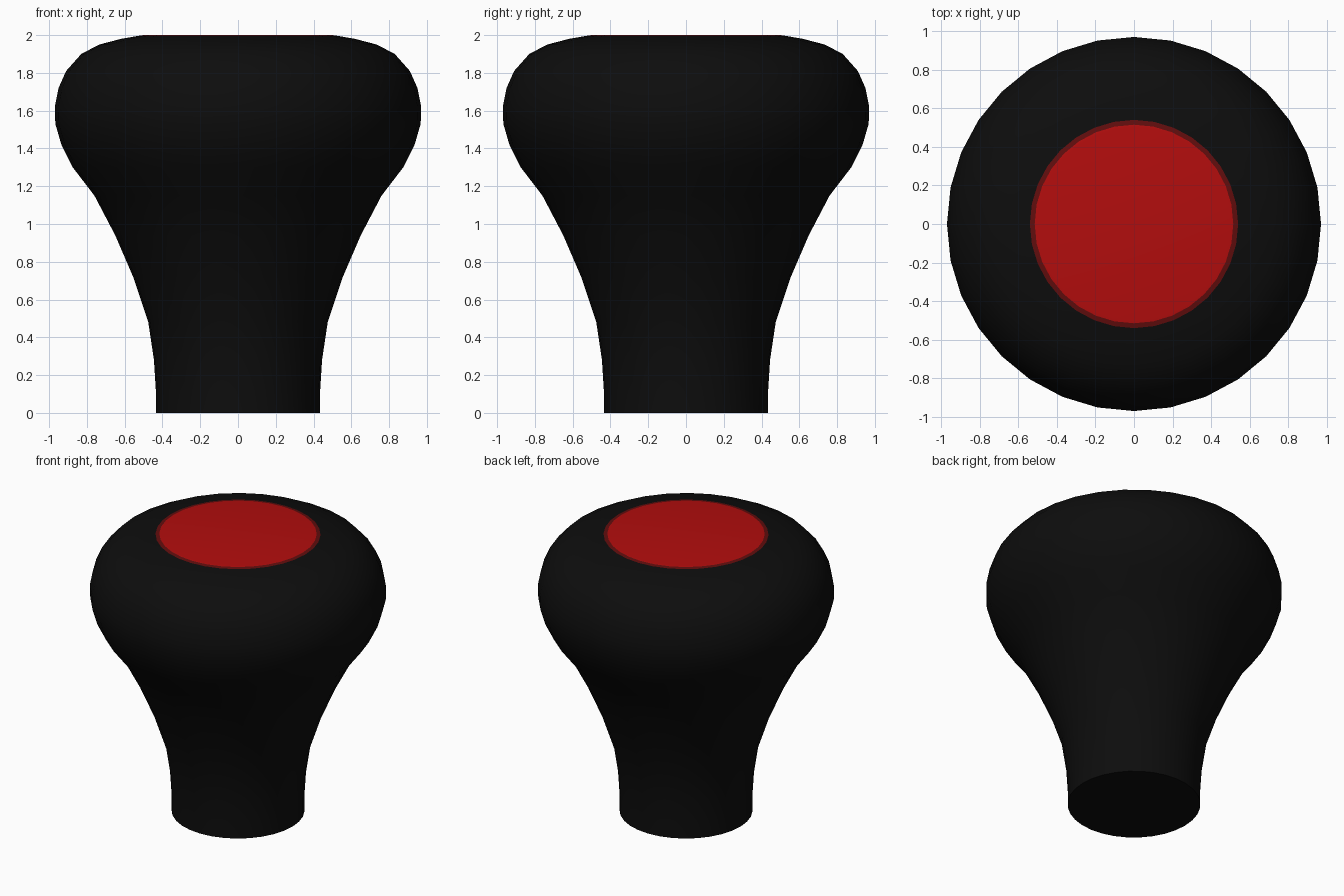
import bpy, bmesh, math

if "Cube" in bpy.data.objects:
    bpy.data.objects.remove(bpy.data.objects["Cube"])

SIDES = 32


def material(name, rgb):
    m = bpy.data.materials.new(name)
    m.diffuse_color = (*rgb, 1)
    m.use_nodes = True
    m.node_tree.nodes["Principled BSDF"].inputs["Base Color"].default_value = m.diffuse_color
    return m


def lathe(name, profile, mat, cap_bottom=False, cap_top=False):
    """Turn a (radius, z) profile around the z axis."""
    bm = bmesh.new()
    rings = []
    for r, z in profile:
        rings.append([bm.verts.new((r * math.cos(2 * math.pi * i / SIDES),
                                    r * math.sin(2 * math.pi * i / SIDES), z))
                      for i in range(SIDES)])
    for lo, hi in zip(rings, rings[1:]):
        for i in range(SIDES):
            j = (i + 1) % SIDES
            bm.faces.new((lo[i], lo[j], hi[j], hi[i]))
    if cap_bottom:
        bm.faces.new(rings[0][::-1])
    if cap_top:
        bm.faces.new(rings[-1])
    me = bpy.data.meshes.new(name)
    bm.to_mesh(me)
    bm.free()
    me.materials.append(mat)
    ob = bpy.data.objects.new(name, me)
    bpy.context.collection.objects.link(ob)
    bpy.ops.object.select_all(action='DESELECT')
    ob.select_set(True)
    bpy.context.view_layer.objects.active = ob
    bpy.ops.object.shade_smooth_by_angle(angle=math.radians(40))
    return ob


black = material("black_plastic", (0.004, 0.004, 0.004))
dark_red = material("dark_red_edge", (0.12, 0.004, 0.004))
red = material("red_inlay", (0.45, 0.004, 0.004))

# Stem flaring into the rounded head
lathe("knob_body", [
    (0.435, 0), (0.435, 0.12), (0.445, 0.28), (0.475, 0.48), (0.555, 0.72),
    (0.65, 0.94), (0.76, 1.15), (0.875, 1.30), (0.935, 1.42), (0.967, 1.53),
    (0.97, 1.62), (0.95, 1.72), (0.91, 1.81), (0.83, 1.90), (0.735, 1.95),
    (0.62, 1.98), (0.54, 1.994)], black, cap_bottom=True)

# Soft rim and flat red disc on top
lathe("inlay_rim", [(0.54, 1.994), (0.515, 1.998)], dark_red)
lathe("inlay_disc", [(0.515, 1.998), (0.5, 2.0)], red, cap_top=True)
